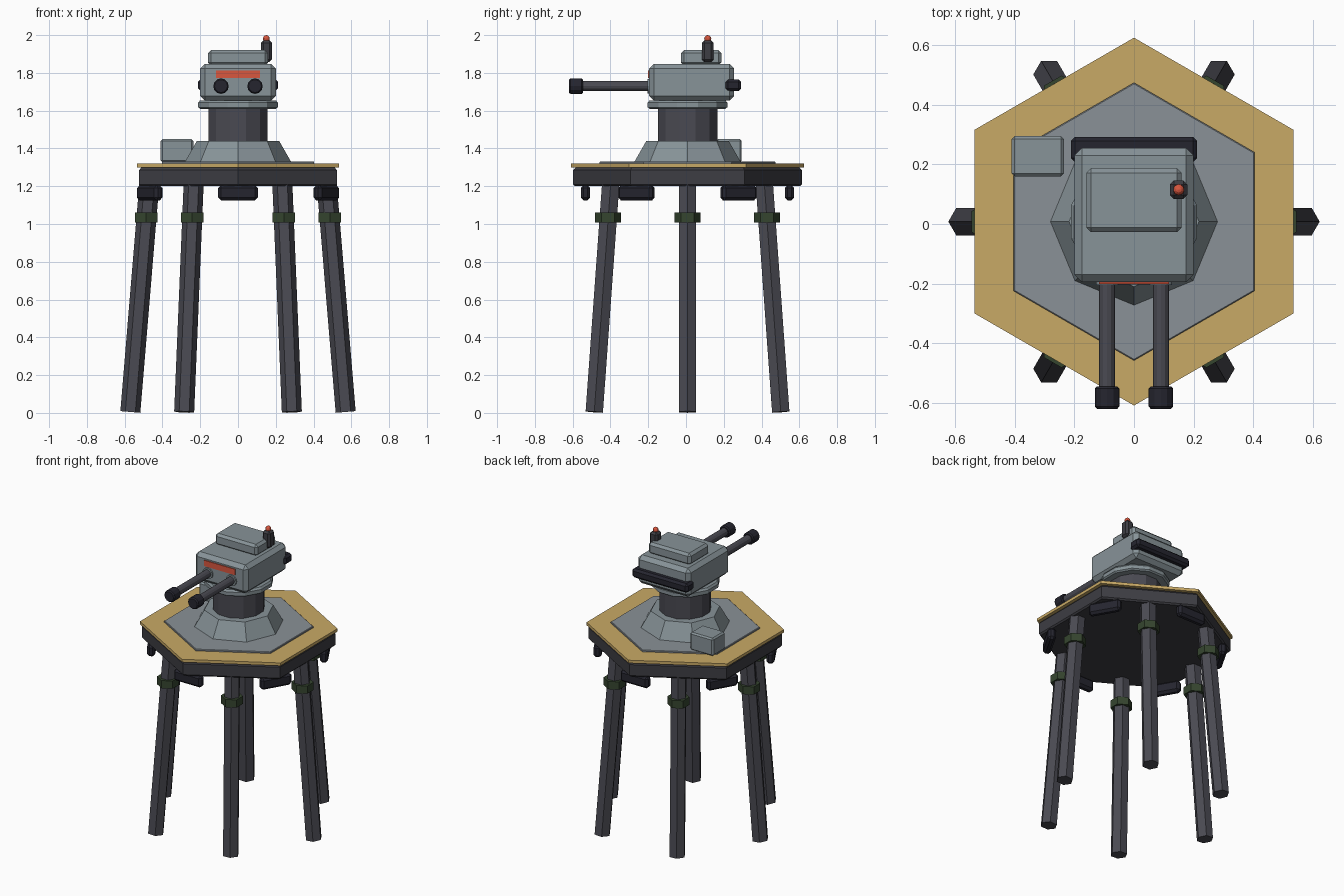
import bpy, bmesh
from math import pi, sin, cos, radians
from mathutils import Matrix, Vector

if "Cube" in bpy.data.objects:
    bpy.data.objects.remove(bpy.data.objects["Cube"])


def material(name, hexcode):
    def channel(i):
        c = int(hexcode[i:i + 2], 16) / 255
        return c / 12.92 if c <= 0.04045 else ((c + 0.055) / 1.055) ** 2.4
    colour = (channel(0), channel(2), channel(4), 1)
    m = bpy.data.materials.new(name)
    m.use_nodes = True
    m.diffuse_color = colour
    m.node_tree.nodes["Principled BSDF"].inputs["Base Color"].default_value = colour
    return m


TAN = material("tan deck", "C9AA66")
DECK = material("deck grey", "8A9197")
ARMOUR = material("armour grey", "879398")
STEEL = material("dark steel", "4A4A52")
FRAME = material("frame charcoal", "3D3D43")
BLACK = material("near black", "25252F")
GREEN = material("dark green", "35452F")
RED = material("signal red", "D9573F")


def finish(name, bm, mat, matrix, bevel=0):
    bmesh.ops.recalc_face_normals(bm, faces=bm.faces)
    mesh = bpy.data.meshes.new(name)
    bm.to_mesh(mesh)
    bm.free()
    mesh.materials.append(mat)
    ob = bpy.data.objects.new(name, mesh)
    ob.matrix_world = matrix
    bpy.context.collection.objects.link(ob)
    if bevel:
        mod = ob.modifiers.new("chamfer", "BEVEL")
        mod.width = bevel
        mod.segments = 1
        mod.limit_method = "ANGLE"
        mod.angle_limit = radians(50)
    return ob


def box(name, mat, centre, size, bevel=0.0, turn=0.0):
    bm = bmesh.new()
    bmesh.ops.create_cube(bm, size=1)
    bmesh.ops.scale(bm, vec=size, verts=bm.verts)
    return finish(name, bm, mat, Matrix.Translation(centre) @ Matrix.Rotation(turn, 4, "Z"), bevel)


def prism(name, mat, sides, profile, matrix=Matrix(), start=0.0):
    """Stack of regular polygons from (radius, height) pairs."""
    bm = bmesh.new()
    rings = []
    for r, z in profile:
        angles = [start + 2 * pi * i / sides for i in range(sides)]
        rings.append([bm.verts.new((r * cos(a), r * sin(a), z)) for a in angles])
    for low, high in zip(rings, rings[1:]):
        for i in range(sides):
            j = (i + 1) % sides
            bm.faces.new((low[i], low[j], high[j], high[i]))
    bm.faces.new(rings[0])
    bm.faces.new(rings[-1])
    return finish(name, bm, mat, matrix)


MID = Matrix.Translation((0, 0.008, 0))

# Hexagonal platform
prism("platform_frame", FRAME, 6, [(0.595, 1.2), (0.605, 1.21), (0.605, 1.285), (0.59, 1.3)], MID, pi / 6)
prism("platform_deck", TAN, 6, [(0.617, 1.3), (0.617, 1.32)], MID, pi / 6)
prism("deck_inset", DECK, 6, [(0.466, 1.315), (0.466, 1.328), (0.462, 1.331)], MID, pi / 6)

# Legs with clamps, and blocks under the platform corners
for i in range(6):
    a = i * pi / 3
    out = Vector((cos(a), sin(a), 0))
    leg = MID @ Matrix.Translation(out * 0.57 + Vector((0, 0, 0.005))) \
        @ Matrix.Rotation(a, 4, "Z") @ Matrix.Rotation(-0.083, 4, "Y")
    prism(f"leg_{i + 1}", STEEL, 6, [(0.053, 0), (0.053, 1.205)], leg)
    clamp = MID @ Matrix.Translation(out * 0.486)
    prism(f"leg_clamp_{i + 1}", GREEN, 6, [(0.069, 1.007), (0.069, 1.06)], clamp, pi / 6)
    b = a + pi / 6
    box(f"corner_block_{i + 1}", BLACK, (0.54 * cos(b), 0.008 + 0.54 * sin(b), 1.165),
        (0.05, 0.21, 0.08), 0.015, b)

# Pedestal and swivel
prism("pedestal", ARMOUR, 8, [(0.282, 1.328), (0.218, 1.44)], MID)
prism("column", STEEL, 12, [(0.163, 1.435), (0.163, 1.61)], MID, pi / 12)
prism("swivel_ring", ARMOUR, 12,
      [(0.208, 1.61), (0.218, 1.618), (0.218, 1.642), (0.208, 1.655)], MID, pi / 12)
box("supply_crate", ARMOUR, (-0.323, 0.227, 1.388), (0.175, 0.136, 0.122), 0.01)

# Turret head
box("turret_head", ARMOUR, (0, 0.03, 1.75), (0.4, 0.45, 0.195), 0.025)
box("roof_hatch", ARMOUR, (0, 0.08, 1.88), (0.32, 0.215, 0.08), 0.016)
box("rear_counterweight", BLACK, (0, 0.25, 1.735), (0.424, 0.084, 0.062), 0.014)
box("visor_strip", RED, (0, -0.196, 1.793), (0.235, 0.009, 0.04))

# Twin guns
for side, x in (("left", 0.09), ("right", -0.09)):
    aim = Matrix.Translation((x, 0, 1.73)) @ Matrix.Rotation(pi / 2, 4, "X")
    prism(f"{side}_gun_collar", ARMOUR, 12, [(0.038, 0.18), (0.038, 0.205)], aim)
    prism(f"{side}_barrel", STEEL, 12, [(0.027, 0.18), (0.027, 0.56)], aim)
    prism(f"{side}_muzzle", BLACK, 12,
          [(0.034, 0.545), (0.041, 0.552), (0.041, 0.612), (0.034, 0.62)], aim)

# Beacon
box("beacon_mast", FRAME, (0.15, 0.115, 1.915), (0.058, 0.062, 0.115), 0.013)
bm = bmesh.new()
bmesh.ops.create_uvsphere(bm, u_segments=10, v_segments=6, radius=0.019)
finish("beacon_lamp", bm, RED, Matrix.Translation((0.15, 0.115, 1.981)))
